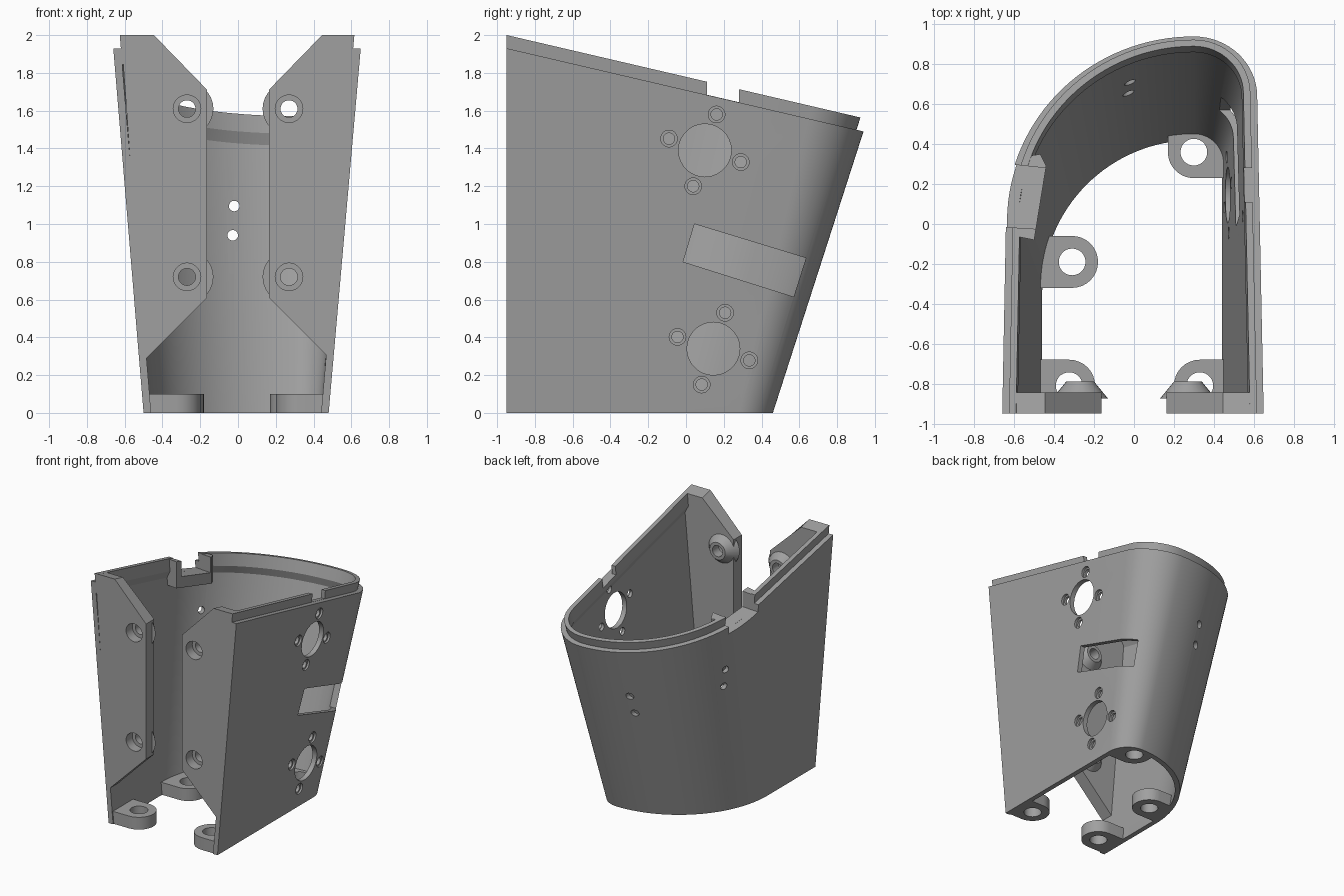
import bpy, bmesh, math
from mathutils import Vector

if "Cube" in bpy.data.objects:
    bpy.data.objects.remove(bpy.data.objects["Cube"])

SLOPE, RIM, LIP = 0.233, 1.709, 1.779   # slanted rim planes: z = c - SLOPE * y
FRONT = -0.95

grey = bpy.data.materials.new("plain_grey")
grey.diffuse_color = (0.35, 0.35, 0.35, 1)
grey.use_nodes = True
grey.node_tree.nodes["Principled BSDF"].inputs["Base Color"].default_value = grey.diffuse_color


def make(name, loops, closed_ring=False):
    """Bridge equal point loops and cap the first and last."""
    bm = bmesh.new()
    rows = [[bm.verts.new(p) for p in loop] for loop in loops]
    for a, b in zip(rows, rows[1:]):
        for i in range(len(a)):
            j = (i + 1) % len(a)
            bm.faces.new((a[i], a[j], b[j], b[i]))
    bm.faces.new(rows[0])
    bm.faces.new(rows[-1])
    bmesh.ops.recalc_face_normals(bm, faces=bm.faces)
    mesh = bpy.data.meshes.new(name)
    bm.to_mesh(mesh)
    bm.free()
    mesh.materials.append(grey)
    ob = bpy.data.objects.new(name, mesh)
    bpy.context.collection.objects.link(ob)
    return ob


def combine(target, other, op):
    mod = target.modifiers.new(op, 'BOOLEAN')
    mod.operation, mod.object, mod.solver = op, other, 'EXACT'
    bpy.context.view_layer.objects.active = target
    bpy.ops.object.modifier_apply(modifier=mod.name)
    bpy.data.objects.remove(other)


def rod(name, start, end, r1, r2=None, n=28):
    """Cylinder or cone between two points."""
    r2 = r1 if r2 is None else r2
    start, end = Vector(start), Vector(end)
    q = (end - start).to_track_quat('Z', 'Y')
    ring = lambda c, r: [c + q @ Vector((r * math.cos(k * math.tau / n), r * math.sin(k * math.tau / n), 0))
                         for k in range(n)]
    return make(name, [ring(start, r1), ring(end, r2)])


def prism(name, poly, low, high):
    """Plan polygon extruded between two height functions of y."""
    return make(name, [[(x, y, f(y)) for x, y in poly] for f in (low, high)])


def outline(z, t):
    """Plan outline at height z, inset by t: left side, big arc, small arc, right side."""
    xl, xr, yb = -0.5 - 0.083 * z + t, 0.48 + 0.088 * z - t, 0.46 + 0.322 * z - t
    cx, big, small = 0.3, 0.8 + 0.1 * z - t, xr - 0.3
    pts = [(xl, FRONT)]
    for k in range(33):
        a = math.pi - math.pi / 2 * k / 32
        pts.append((cx + (cx - xl) * math.cos(a), yb - big + big * math.sin(a)))
    for k in range(1, 17):
        a = math.pi / 2 * (1 - k / 16)
        pts.append((cx + small * math.cos(a), yb - small + small * math.sin(a)))
    return pts + [(xr, FRONT)]


def on_level(t, c=None):
    """Outline points at z = 0, or on the slanted plane with constant c."""
    result = []
    for i, (p0, p1) in enumerate(zip(outline(0, t), outline(1, t))):
        z = 0 if c is None else (c - SLOPE * p0[1]) / (1 + SLOPE * (p1[1] - p0[1]))
        result.append((p0[0] + (p1[0] - p0[0]) * z, p0[1] + (p1[1] - p0[1]) * z, z))
    return result


# Tapered wall with stepped rim lip and thicker inner band
levels = [on_level(0), on_level(0, RIM), on_level(0.04, RIM), on_level(0.04, LIP),
          on_level(0.075, LIP), on_level(0.075, RIM - 0.03), on_level(0.04, RIM - 0.09), on_level(0.04)]
housing = make("housing", list(zip(*levels)))

# Front plates with bosses on the back
for s in (-1, 1):
    shape = [(0.163, 0.61), (0.163, 1.71), (0.445, 2.0), (0.59, 2.0), (0.61, 1.88), (0.495, 0.28)]
    back = FRONT + 0.105
    plate = make("front_plate", [[(s * x, y, z - (SLOPE * (y - FRONT) if z > 1.9 else 0)) for x, z in shape]
                                 for y in (FRONT, back)])
    combine(housing, plate, 'UNION')
    for z in (0.72, 1.61):
        combine(housing, rod("boss", (s * 0.27, back - 0.03, z), (s * 0.27, -0.79, z), 0.14, 0.07), 'UNION')

# Foot tabs: rounded ends running into the wall
R = 0.13
arc = lambda x, y, a, b: [(x + R * math.cos(math.radians(a + (b - a) * k / 16)),
                           y + R * math.sin(math.radians(a + (b - a) * k / 16))) for k in range(17)]
tabs = [(-0.325, -0.81, arc(-0.325, -0.81, -90, 90) + [(-0.7, -0.68), (-0.7, -0.94)]),
        (0.33, -0.81, arc(0.33, -0.81, 90, 270) + [(0.7, -0.94), (0.7, -0.68)]),
        (-0.31, -0.19, arc(-0.31, -0.19, -90, 90) + [(-0.7, -0.06), (-0.7, -0.32)]),
        (0.3, 0.36, arc(0.3, 0.36, 180, 270) + [(0.8, 0.23), (0.8, 0.8), (0.17, 0.8)])]
for x, y, poly in tabs:
    tab = prism("foot_tab", poly, lambda v: 0, lambda v: 0.1)
    core = make("core", [[(*p, z) for p in outline(z, 0.02)] for z in (0, 0.3)])
    combine(tab, core, 'INTERSECT')
    combine(housing, tab, 'UNION')
    combine(housing, rod("tab_hole", (x, y, -0.1), (x, y, 0.15), 0.067), 'DIFFERENCE')

# Thickened block and notch in the left rim
block = [(-0.60, -0.06), (-0.50, -0.08), (-0.44, 0.29), (-0.47, 0.35), (-0.535, 0.34)]
combine(housing, prism("notch_block", block, lambda y: RIM - 0.15 - SLOPE * y,
                       lambda y: LIP - 0.004 - SLOPE * y), 'UNION')
notch = [(-0.9, 0.0), (-0.4, -0.03), (-0.35, 0.27), (-0.9, 0.33)]
combine(housing, prism("notch_cut", notch, lambda y: RIM - 0.06 - SLOPE * y, lambda y: 2.3), 'DIFFERENCE')

# Gap in the right lip
gap = [(0.4, 0.11), (0.9, 0.11), (0.9, 0.28), (0.4, 0.28)]
combine(housing, prism("lip_gap", gap, lambda y: RIM + 0.001 - SLOPE * y, lambda y: 2.3), 'DIFFERENCE')

# Counterbored screw holes in the front plates
for s in (-1, 1):
    for z in (0.72, 1.61):
        combine(housing, rod("screw_hole", (s * 0.27, -1.1, z), (s * 0.27, -0.7, z), 0.045), 'DIFFERENCE')
        combine(housing, rod("counterbore", (s * 0.27, -1.1, z), (s * 0.27, -0.87, z), 0.073), 'DIFFERENCE')

# Round ports with four countersunk holes each, on the right side
for y, z in ((0.1, 1.39), (0.145, 0.34)):
    combine(housing, rod("port", (0.3, y, z), (0.9, y, z), 0.14), 'DIFFERENCE')
    for dy, dz in ((-0.19, 0.062), (0.062, 0.19), (0.19, -0.062), (-0.062, -0.19)):
        hy, hz = y + dy, z + dz
        face = 0.48 + 0.088 * hz
        combine(housing, rod("small_hole", (0.3, hy, hz), (0.9, hy, hz), 0.03), 'DIFFERENCE')
        combine(housing, rod("countersink", (face - 0.018, hy, hz), (0.9, hy, hz), 0.044), 'DIFFERENCE')

# Tilted window on the right side
window = [(0.045, 1.0), (0.635, 0.82), (0.57, 0.615), (-0.015, 0.80)]
combine(housing, make("window_cut", [[(x, y, z) for y, z in window] for x in (0.42, 0.9)]), 'DIFFERENCE')

# Two pairs of small holes in the curved back
for z, x in ((1.095, -0.02), (0.94, -0.028)):
    combine(housing, rod("back_hole", (x, 0.4, z), (x, 1.1, z), 0.028), 'DIFFERENCE')
for z in (1.27, 1.125):
    combine(housing, rod("side_hole", (-0.3, 0.165, z), (-0.9, 0.425, z), 0.028), 'DIFFERENCE')

# Smooth curved walls, sharp corners
bpy.ops.object.select_all(action='DESELECT')
housing.select_set(True)
bpy.context.view_layer.objects.active = housing
bpy.ops.object.shade_smooth_by_angle(angle=math.radians(25))
